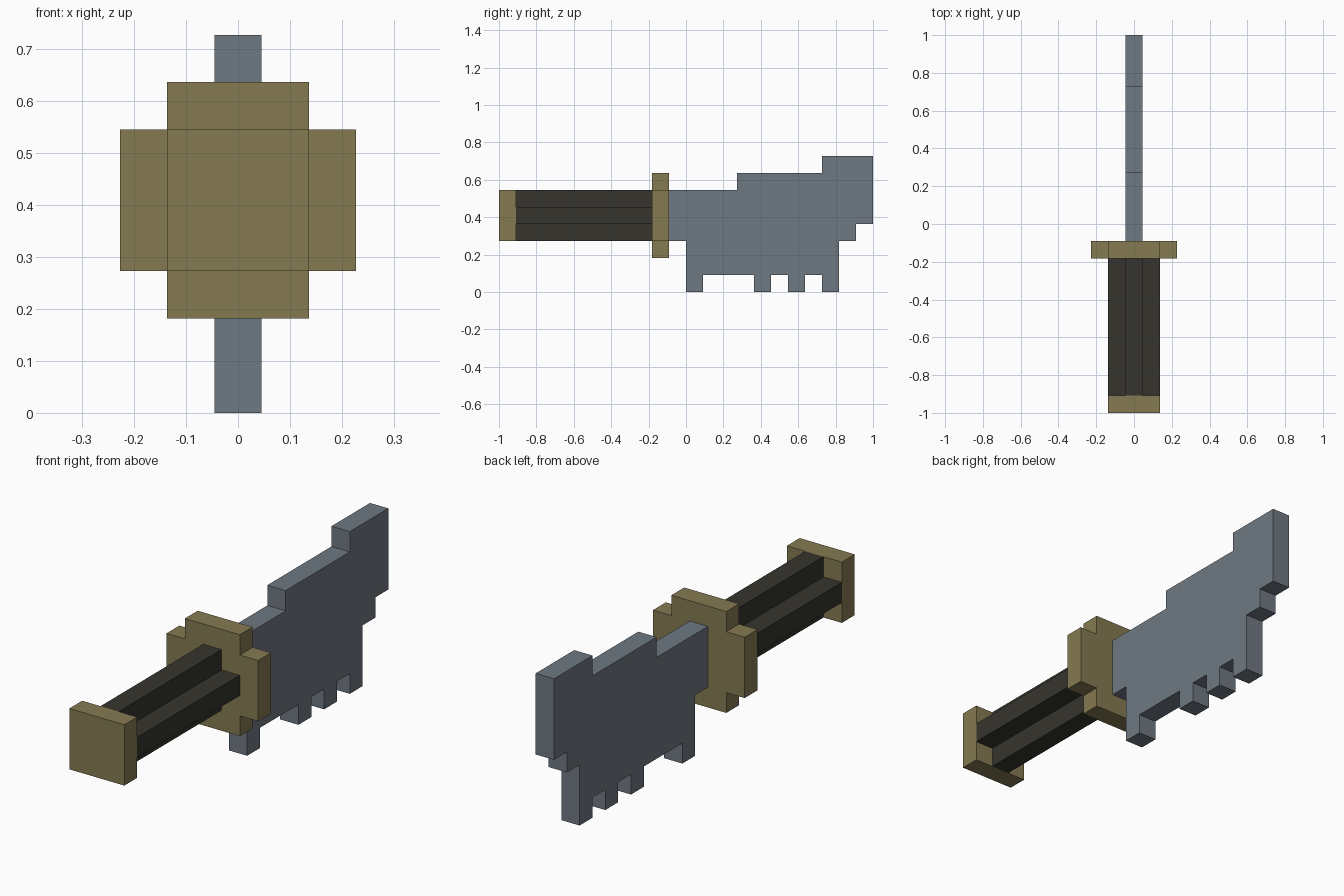
import bpy
import bmesh
from mathutils import Vector

cube = bpy.data.objects.get("Cube")
if cube:
    bpy.data.objects.remove(cube, do_unlink=True)

U = 1 / 11        # one grid step of the blocky design
MID = 4.5         # height of the handle axis, in steps


def material(name, rgb):
    lin = [((c / 255 + 0.055) / 1.055) ** 2.4 for c in rgb] + [1.0]
    mat = bpy.data.materials.new(name)
    mat.use_nodes = True
    mat.diffuse_color = lin
    mat.node_tree.nodes["Principled BSDF"].inputs["Base Color"].default_value = lin
    return mat


def extrude(name, points, offset, mat):
    """Fill a closed outline and sweep it along the offset (all in steps)."""
    bm = bmesh.new()
    face = bm.faces.new([bm.verts.new(Vector(p) * U) for p in points])
    swept = bmesh.ops.extrude_face_region(bm, geom=[face])["geom"]
    verts = [g for g in swept if isinstance(g, bmesh.types.BMVert)]
    bmesh.ops.translate(bm, verts=verts, vec=Vector(offset) * U)
    bmesh.ops.recalc_face_normals(bm, faces=bm.faces)
    mesh = bpy.data.meshes.new(name)
    bm.to_mesh(mesh)
    bm.free()
    mesh.materials.append(mat)
    obj = bpy.data.objects.new(name, mesh)
    bpy.context.collection.objects.link(obj)
    return obj


def cross(outer, inner, y):
    """Plus-shaped outline across the handle axis."""
    a, b = outer, inner
    quarter = [(a, b), (b, b), (b, a)]
    pts = []
    for _ in range(4):
        pts += quarter
        quarter = [(-z, x) for x, z in quarter]
    return [(x, y, z + MID) for x, z in pts]


brass = material("dull brass", (133, 122, 82))
steel = material("blue grey steel", (111, 121, 130))
grip = material("dark grip", (53, 52, 45))

# Pommel plate
h = 1.5
extrude("pommel", [(x, -11, MID + z) for x, z in ((-h, -h), (h, -h), (h, h), (-h, h))],
        (0, 1, 0), brass)

# Fluted handle and stepped guard
extrude("handle", cross(1.5, 0.5, -10), (0, 8, 0), grip)
extrude("guard", cross(2.5, 1.5, -2), (0, 1, 0), brass)

# Blade outline: toothed lower edge, stepped tip and spine
outline = [(-1, 3), (0, 3), (0, 0), (1, 0), (1, 1), (4, 1), (4, 0), (5, 0),
           (5, 1), (6, 1), (6, 0), (7, 0), (7, 1), (8, 1), (8, 0), (9, 0),
           (9, 3), (10, 3), (10, 4), (11, 4), (11, 8), (8, 8), (8, 7),
           (3, 7), (3, 6), (-1, 6)]
extrude("blade", [(-0.5, y, z) for y, z in outline], (1, 0, 0), steel)
